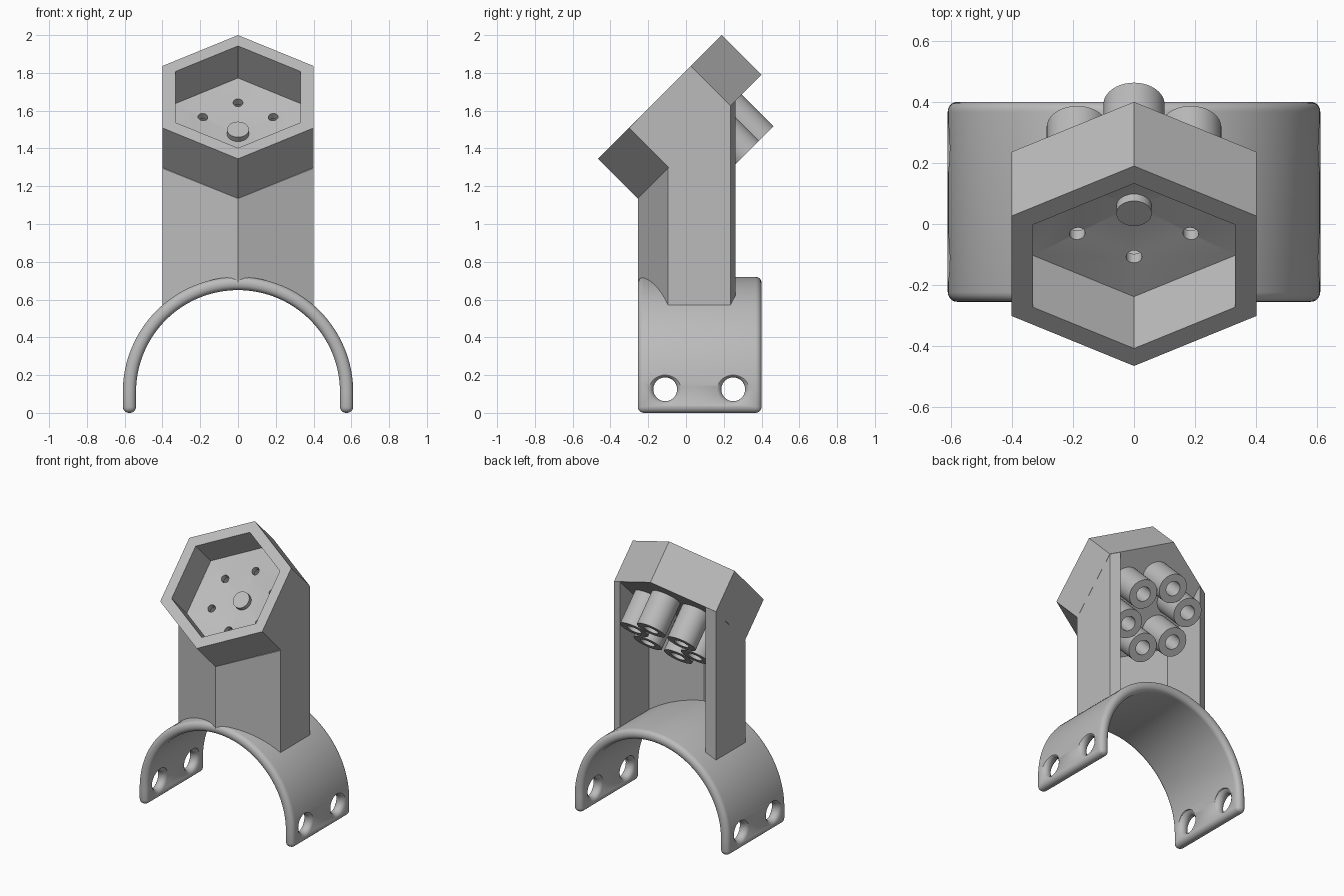
import bpy, bmesh
from math import sin, cos, pi, radians
from mathutils import Matrix, Vector

cube = bpy.data.objects.get("Cube")
if cube:
    bpy.data.objects.remove(cube, do_unlink=True)

grey = bpy.data.materials.new("plain grey")
grey.use_nodes = True
COLOUR = (0.5, 0.5, 0.5, 1)
grey.diffuse_color = COLOUR
grey.node_tree.nodes["Principled BSDF"].inputs["Base Color"].default_value = COLOUR


def make_object(name, bm, matrix=Matrix()):
    bmesh.ops.recalc_face_normals(bm, faces=bm.faces)
    mesh = bpy.data.meshes.new(name)
    bm.transform(matrix)
    bm.to_mesh(mesh)
    bm.free()
    mesh.materials.append(grey)
    obj = bpy.data.objects.new(name, mesh)
    bpy.context.collection.objects.link(obj)
    return obj


def skin(name, rings, cap=True, loop=False, matrix=Matrix()):
    """Join closed rings of points with quads, capped or joined end to end."""
    bm = bmesh.new()
    rows = [[bm.verts.new(p) for p in ring] for ring in rings]
    n = len(rows[0])
    pairs = list(zip(rows, rows[1:])) + ([(rows[-1], rows[0])] if loop else [])
    for a, b in pairs:
        for i in range(n):
            j = (i + 1) % n
            bm.faces.new((a[i], a[j], b[j], b[i]))
    if cap and not loop:
        bm.faces.new(rows[0])
        bm.faces.new(rows[-1])
    return make_object(name, bm, matrix)


def circle(r, z, n, start=0.0):
    return [(r * cos(start + 2 * pi * i / n), r * sin(start + 2 * pi * i / n), z)
            for i in range(n)]


def lathe(name, profile, n=32, loop=False, matrix=Matrix()):
    return skin(name, [circle(r, z, n) for r, z in profile], loop=loop, matrix=matrix)


def bake(obj):
    """Apply the modifiers of an object."""
    deps = bpy.context.evaluated_depsgraph_get()
    obj.data = bpy.data.meshes.new_from_object(obj.evaluated_get(deps))
    obj.modifiers.clear()


def cut(obj, cutters):
    for c in cutters:
        mod = obj.modifiers.new("cut", 'BOOLEAN')
        mod.operation, mod.solver, mod.object = 'DIFFERENCE', 'EXACT', c
    bake(obj)
    for c in cutters:
        bpy.data.objects.remove(c, do_unlink=True)


# Cuff: arch with straight legs and fully rounded edges
OUTER, INNER, AXIS_Z = 0.61, 0.54, 0.11
FRONT, BACK = -0.255, 0.4
STEPS = 64
path = [(1, 0, -AXIS_Z)]
path += [(cos(pi * i / STEPS), sin(pi * i / STEPS), 0) for i in range(STEPS + 1)]
path += [(-1, 0, -AXIS_Z)]
sections = []
for c, s, drop in path:
    sections.append([(r * c, y, AXIS_Z + r * s + drop)
                     for r, y in ((OUTER, FRONT), (OUTER, BACK), (INNER, BACK), (INNER, FRONT))])
cuff = skin("cuff", sections)
bevel = cuff.modifiers.new("round", 'BEVEL')
bevel.width, bevel.segments = 0.032, 5
bevel.limit_method, bevel.angle_limit = 'ANGLE', radians(60)
bake(cuff)

# Flared strap holes through both legs
flare = [(0.1, -0.07), (0.088, -0.037), (0.072, -0.026), (0.063, -0.01)]
flare += [(r, -z) for r, z in reversed(flare)]
cut(cuff, [lathe("hole_cutter", flare, 40,
                 matrix=Matrix.Translation((side * 0.575, y, 0.125)) @ Matrix.Rotation(pi / 2, 4, 'Y'))
           for side in (-1, 1) for y in (-0.11, 0.25)])

# Column: hexagonal shell open at the back, topped by the slanted head
half = [(0, -0.255), (0.4, -0.095), (0.4, 0.235), (0.335, 0.262), (0.335, -0.065), (0, -0.2)]
plan = half + [(-x, y) for x, y in reversed(half[1:-1])]
bm = bmesh.new()
low = [bm.verts.new((x, y, 0.3)) for x, y in plan]
high = [bm.verts.new((x, y, y + 1.39)) for x, y in plan]
count = len(plan)
for i in range(count):
    j = (i + 1) % count
    bm.faces.new((low[i], low[j], high[j], high[i]))
for row in (low, high):
    for quad in ((0, 1, 4, 5), (1, 2, 3, 4)):
        bm.faces.new([row[k] for k in quad])
        bm.faces.new([row[-k % count] for k in quad])
column = make_object("column", bm)
saddle = Matrix.Translation((0, 0, AXIS_Z)) @ Matrix.Rotation(pi / 2, 4, 'X')
cut(column, [lathe("saddle_cutter", [(0.58, -1), (0.58, 1)], 128, matrix=saddle)])

# Head: hexagonal cup tilted forward by 45 degrees
TILT = Matrix.Translation((0, -0.1375, 1.6725)) @ Matrix.Rotation(pi / 4, 4, 'X')
DEPTH, RIM, CAVITY = 0.297, 0.463, 0.382
head = skin("head", [circle(r, z, 6, pi / 6) for r, z in
                     ((RIM, -DEPTH), (RIM, 0), (CAVITY, 0), (CAVITY, -0.24))])
bm = bmesh.new()
bm.from_mesh(head.data)
bm.faces.ensure_lookup_table()
floor = [f for f in bm.faces if all(abs(v.co.z + 0.24) < 0.001 for v in f.verts)]
centre = bmesh.ops.poke(bm, faces=floor)["verts"][0]
centre.co.z = -0.283
bm.transform(TILT)
bm.to_mesh(head.data)
bm.free()

# Ring of tubes behind the head, each with a small hole through the floor
ring = [TILT @ Matrix.Translation(p) for p in circle(0.215, 0, 6, pi / 6)]
cut(head, [lathe("pin_cutter", [(0.026, -0.4), (0.026, -0.1)], 20, matrix=m) for m in ring])
END = -DEPTH - 0.237
for i, m in enumerate(ring):
    lathe(f"tube_{i + 1}", [(0.1, -DEPTH), (0.1, END), (0.05, END), (0.05, -DEPTH)],
          40, loop=True, matrix=m)

# Peg in the middle of the cup
lathe("centre_peg", [(0.058, -0.287), (0.058, -0.243)], 32, matrix=TILT)

# Smooth the round parts and keep the hard edges
bpy.ops.object.select_all(action='DESELECT')
for obj in bpy.context.collection.objects:
    if obj.type == 'MESH' and grey.name in obj.data.materials:
        obj.select_set(True)
        bpy.context.view_layer.objects.active = obj
bpy.ops.object.shade_smooth_by_angle(angle=radians(35))
bpy.ops.object.select_all(action='DESELECT')
